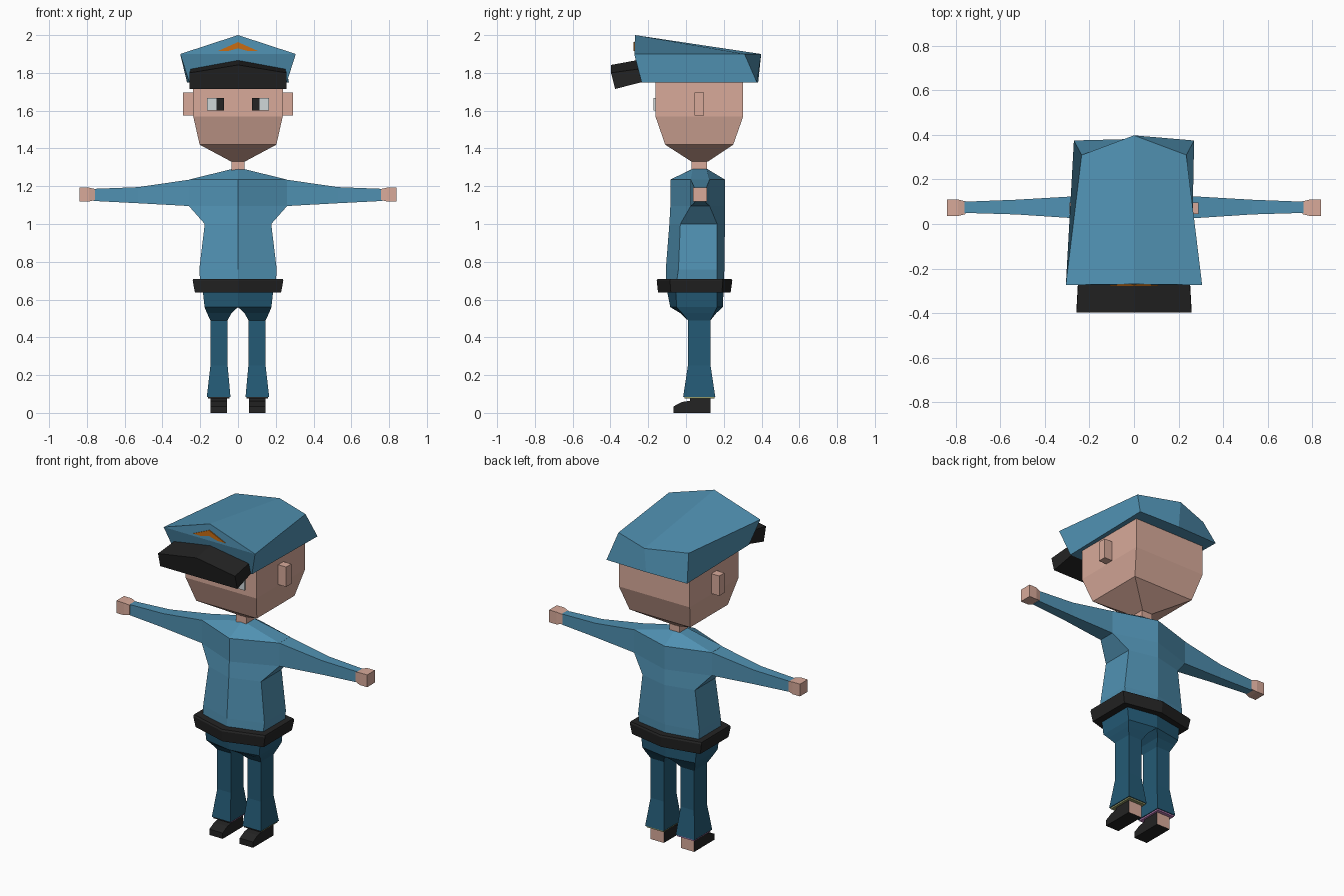
import bpy, bmesh

if "Cube" in bpy.data.objects:
    bpy.data.objects.remove(bpy.data.objects["Cube"])


def material(name, r, g, b):
    lin = [((c / 255 + 0.055) / 1.055) ** 2.4 for c in (r, g, b)]
    m = bpy.data.materials.new(name)
    m.diffuse_color = (*lin, 1)
    m.use_nodes = True
    m.node_tree.nodes["Principled BSDF"].inputs["Base Color"].default_value = m.diffuse_color
    return m


SKIN = material("skin", 216, 170, 154)
BLUE = material("shirt blue", 80, 145, 178)
NAVY = material("trouser blue", 36, 90, 117)
BLACK = material("black", 35, 35, 35)
WHITE = material("eye white", 208, 215, 217)
GOLD = material("badge gold", 200, 108, 18)
OLIVE = material("olive lining", 150, 155, 105)
PINK = material("pink lining", 190, 125, 182)


def finish(name, bm, mats, rule=None):
    bmesh.ops.recalc_face_normals(bm, faces=bm.faces[:])
    bm.normal_update()
    if rule:
        for f in bm.faces:
            f.material_index = rule(f)
    me = bpy.data.meshes.new(name)
    bm.to_mesh(me)
    bm.free()
    for m in mats:
        me.materials.append(m)
    ob = bpy.data.objects.new(name, me)
    bpy.context.collection.objects.link(ob)
    return ob


def loft(name, rings, mats, rule=None):
    """Skin a list of equal-length point rings and cap both ends."""
    bm = bmesh.new()
    vs = [[bm.verts.new(p) for p in r] for r in rings]
    n = len(rings[0])
    for a, b in zip(vs, vs[1:]):
        for i in range(n):
            j = (i + 1) % n
            bm.faces.new((a[i], a[j], b[j], b[i]))
    bm.faces.new(vs[0])
    bm.faces.new(vs[-1])
    return finish(name, bm, mats, rule)


def rect(z, x0, x1, y0, y1):
    return [(x0, y0, z), (x1, y0, z), (x1, y1, z), (x0, y1, z)]


def hexa(z, w, cf, sf, sb, cb):
    """Six-sided ring: half width, centre front, side front, side back, centre back."""
    return [(0, cf, z), (w, sf, z), (w, sb, z), (0, cb, z), (-w, sb, z), (-w, sf, z)]


def box(name, x0, x1, y0, y1, z0, z1, mats, rule=None):
    return loft(name, [rect(z0, x0, x1, y0, y1), rect(z1, x0, x1, y0, y1)], mats, rule)


# Head and neck
loft("head", [rect(z, -w, w, y0, y1) for z, w, y0, y1 in (
    (1.33, .035, .03, .115), (1.42, .203, -.11, .25),
    (1.57, .237, -.162, .303), (1.76, .237, -.162, .303))], [SKIN])
box("neck", -.035, .035, .03, .11, 1.26, 1.345, [SKIN])

# Shirt body
loft("shirt", [hexa(*r) for r in (
    (.69, .20, -.105, -.05, .165, .20), (.76, .205, -.107, -.04, .165, .203),
    (1.0, .176, -.088, -.03, .165, .206), (1.095, .26, -.083, .025, .125, .206),
    (1.235, .26, -.083, .025, .125, .206), (1.29, .036, .03, .035, .11, .115))], [BLUE])

# Belt
loft("belt", [hexa(.637, .228, -.148, -.08, .19, .236),
              hexa(.70, .24, -.155, -.085, .195, .245),
              hexa(.71, .238, -.15, -.08, .19, .24)], [BLACK])

# Trouser hips
loft("trouser_hips", [hexa(.56, .177, -.083, -.05, .165, .195),
                      hexa(.68, .19, -.107, -.055, .165, .20)], [NAVY])

for s, side, lining in ((1, "right", OLIVE), (-1, "left", PINK)):
    # Arm and hand
    loft(side + "_sleeve", [[(s * x, y0, z0), (s * x, y1, z0), (s * x, y1, z1), (s * x, y0, z1)]
         for x, y0, y1, z0, z1 in (
             (.255, .025, .125, 1.095, 1.235), (.53, .043, .109, 1.11, 1.195),
             (.765, .05, .10, 1.122, 1.186))], [BLUE])
    loft(side + "_hand", [[(s * x, .073 - h, 1.156 - h), (s * x, .073 + h, 1.156 - h),
                           (s * x, .073 + h, 1.156 + h), (s * x, .073 - h, 1.156 + h)]
         for x, h in ((.757, .029), (.79, .037), (.84, .037))], [SKIN])

    # Leg, flared at the cuff
    loft(side + "_leg", [
        [(0, -.083, .56), (s * .177, -.05, .56), (s * .177, .165, .56), (0, .195, .56)],
        [(s * .035, -.03, .528), (s * .165, -.022, .53), (s * .165, .15, .53), (s * .035, .16, .528)],
        rect(.49, s * .055, s * .146, .01, .13), rect(.25, s * .055, s * .146, .01, .13),
        rect(.085, s * .04, s * .165, -.015, .155)], [NAVY])
    box(side + "_cuff_lining", s * .045, s * .16, -.008, .15, .076, .085, [lining, BLACK],
        lambda f: int(f.normal.y < -.9))

    # Shoe with a bare heel
    prof = ((-.065, 0), (-.065, .035), (-.02, .058), (.02, .064), (.02, .08), (.13, .08), (.13, 0))
    loft(side + "_shoe", [[(s * x, y, z) for y, z in prof] for x in (.057, .146)],
         [BLACK, SKIN], lambda f: int(f.normal.y > .9))

    # Ear and eye
    box(side + "_ear", s * .22, s * .29, .046, .096, 1.575, 1.695, [SKIN])
    box(side + "_eye_white", s * .115, s * .163, -.171, -.162, 1.602, 1.668, [WHITE])
    box(side + "_pupil", s * .075, s * .115, -.171, -.162, 1.602, 1.668, [BLACK])

# Cap crown: flared sides and a ridge falling to the back
bm = bmesh.new()
low = [bm.verts.new(p) for p in hexa(1.75, .258, -.238, -.235, .375, .382)]
rim = [bm.verts.new(p) for p in hexa(1.90, .306, -.274, -.274, .31, .398)]
for v in (low[2], low[4]):
    v.co.x *= .27 / .258
for v in (rim[2], rim[4]):
    v.co.x *= .235 / .306
peak = bm.verts.new((0, -.27, 2.0))
for i in range(6):
    j = (i + 1) % 6
    bm.faces.new((low[i], low[j], rim[j], rim[i]))
bm.faces.new(low)
for a, b in ((1, 2), (5, 4)):
    bm.faces.new((rim[0], rim[a], peak))
    bm.faces.new((peak, rim[a], rim[b], rim[3]))
finish("cap_crown", bm, [BLUE])

# Cap visor: peaked slab, lofted from front to back
loft("cap_visor", [[(-w, y0, z0), (w, y0, z0), (w, y1, zs), (0, y1, zc), (-w, y1, zs)]
     for w, y0, z0, y1, zs, zc in (
         (.258, -.375, 1.715, -.397, 1.80, 1.842),
         (.25, -.23, 1.752, -.255, 1.82, 1.868))], [BLACK])

# Cap badge: thin chevron plate
chevron = ((-.108, 1.915), (-.055, 1.915), (0, 1.93), (.055, 1.915), (.108, 1.915), (0, 1.963))
loft("cap_badge", [[(x, y, z) for x, z in chevron] for y in (-.278, -.27)], [GOLD])
